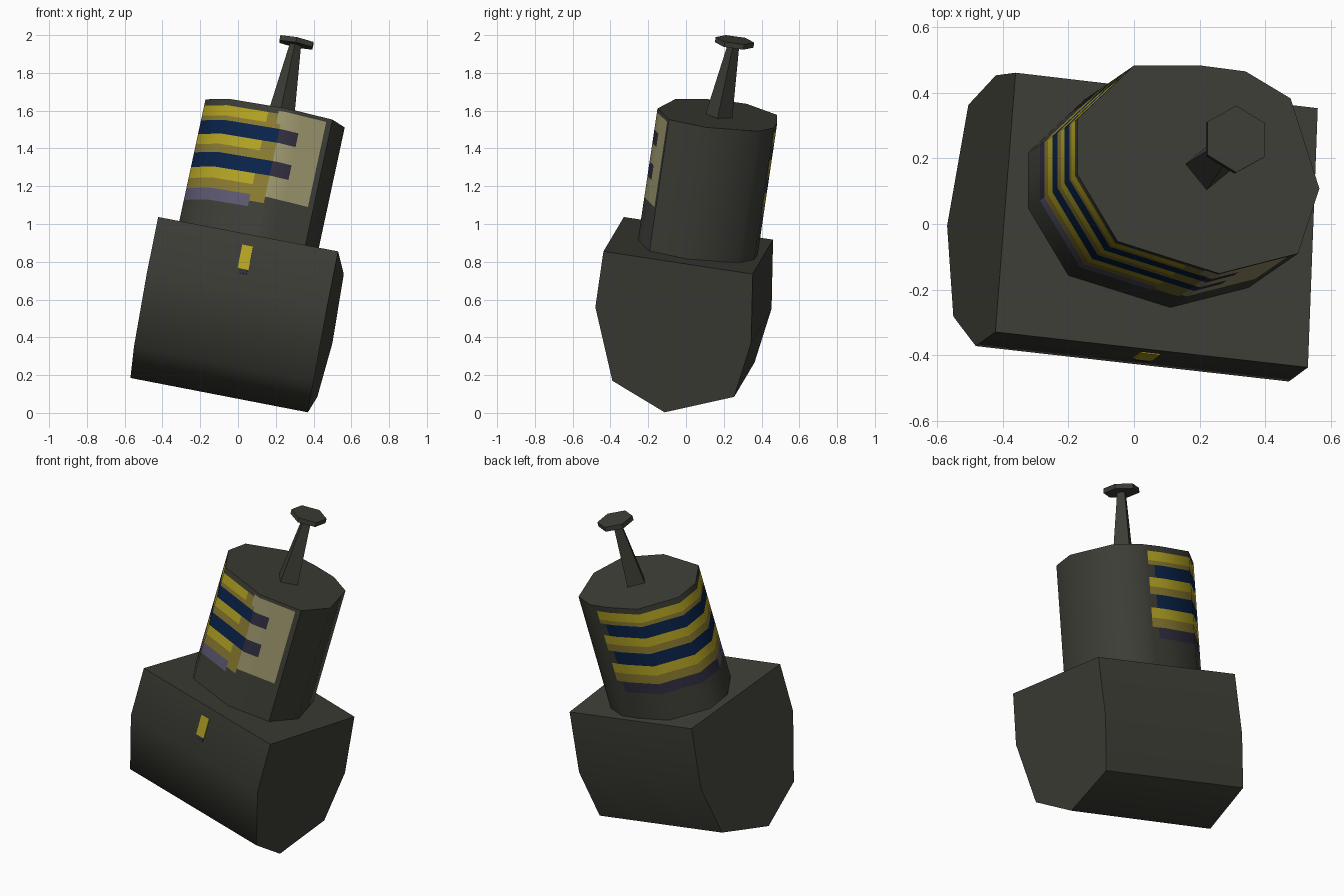
import bpy, bmesh, math
from mathutils import Vector, Matrix

if "Cube" in bpy.data.objects:
    bpy.data.objects.remove(bpy.data.objects["Cube"])

def material(name, r, g, b):
    m = bpy.data.materials.new(name)
    m.diffuse_color = (r, g, b, 1)
    m.use_nodes = True
    m.node_tree.nodes["Principled BSDF"].inputs["Base Color"].default_value = m.diffuse_color
    return m

MATS = [material("charcoal", .048, .048, .038), material("yellow", .47, .38, .017),
        material("dark yellow", .26, .20, .03), material("navy", .003, .017, .07),
        material("dark purple", .03, .027, .05), material("purple grey", .11, .10, .17),
        material("beige", .33, .30, .15)]
CHARCOAL, YELLOW, OCHRE, NAVY, PURPLE, LILAC, BEIGE = range(7)

# Tilted frame shared by all parts
Z = Vector((.204, .136, .97)).normalized()
X = Vector((.977, -.112, -.183))
X = (X - Z * X.dot(Z)).normalized()
Y = Z.cross(X)
FRAME = Matrix((X, Y, Z)).transposed().to_4x4()

def finish(name, bm, angle=50):
    bmesh.ops.recalc_face_normals(bm, faces=bm.faces)
    me = bpy.data.meshes.new(name)
    bm.to_mesh(me)
    bm.free()
    for m in MATS:
        me.materials.append(m)
    ob = bpy.data.objects.new(name, me)
    bpy.context.collection.objects.link(ob)
    bpy.ops.object.select_all(action='DESELECT')
    ob.select_set(True)
    bpy.context.view_layer.objects.active = ob
    bpy.ops.object.shade_smooth_by_angle(angle=math.radians(angle))
    return ob

# Lower block: seven-sided section swept sideways
right = [Vector(p) for p in [
    (.53, -.437, .855), (.472, -.48, .56), (.40, -.39, .17), (.37, -.113, .003),
    (.42, .255, .085), (.50, .345, .37), (.56, .353, .735)]]
left = [p + Vector((-.935 + .04 * p.y, .108, .182)) for p in right]
bm = bmesh.new()
R = [bm.verts.new(p) for p in right]
L = [bm.verts.new(p) for p in left]
bm.faces.new(R)
bm.faces.new(L)
for i in range(7):
    j = (i + 1) % 7
    bm.faces.new((R[i], R[j], L[j], L[i]))
finish("lower_block", bm)

# Small painted mark on the block's front band
def mark(name, u0, u1, w0, w1, mat):
    def at(u, w):
        return left[0].lerp(right[0], u).lerp(left[1].lerp(right[1], u), w)
    q = [at(u0, w0), at(u0, w1), at(u1, w1), at(u1, w0)]
    n = (q[1] - q[0]).cross(q[2] - q[0]).normalized()
    b = bmesh.new()
    lo = [b.verts.new(p - n * .003) for p in q]
    hi = [b.verts.new(p + n * .004) for p in q]
    b.faces.new(lo)
    b.faces.new(hi)
    for i in range(4):
        j = (i + 1) % 4
        b.faces.new((lo[i], lo[j], hi[j], hi[i]))
    for f in b.faces:
        f.material_index = mat
    finish(name, b, 30)

mark("front_mark", .48, .54, .2, .62, YELLOW)
mark("front_mark_foot", .49, .535, .62, .7, PURPLE)

# Barrel: ten-sided leaning drum, cut into a grid so the stripes are faces
rim = [(.34, .465), (.203, .483), (0, .483), (-.172, .321), (-.172, .151),
       (-.05, -.053), (.26, -.151), (.50, -.09), (.565, .108), (.477, .383)]
cols = [0, .3, .6, 1, 2, 3, 4, 5, 5.7, 5.87, 5.95, 6, 6.35, 6.88, 7, 8, 9]
rows = [0, .02, .035, .09, .115, .19, .245, .29, .37, .43, .485, .52, .55, .76]

def rim_point(s):
    i = int(s)
    a, b = Vector(rim[i]), Vector(rim[(i + 1) % 10])
    p = a.lerp(b, s - i)
    return Vector((p.x, p.y, 1.645 - .21 * p.x - .14 * p.y))

def paint(s, t):
    # s runs around the rim, t down the barrel
    if t < .02 or s < .3 or s > 6.88 or t > .55:
        return CHARCOAL
    if .115 < t < .19 or .29 < t < .37:
        if s < .6:
            return CHARCOAL
        if s < 5.95:
            return NAVY
        return PURPLE if s < 6.35 else BEIGE
    if t > .485:
        if s < .6:
            return CHARCOAL
        if s < 4:
            return PURPLE
        if s < 5.7:
            return LILAC
        return OCHRE if s < 5.95 and t < .52 else CHARCOAL
    if s > 5.95 or (s > 5.87 and t < .09):
        return BEIGE
    if t < .035:
        return CHARCOAL
    if s > 5.7 or .09 < t < .115 or .245 < t < .29 or t > .43:
        return OCHRE
    return YELLOW

DOWN = Vector((-.155, -.107, -.72)) / .744
bm = bmesh.new()
grid = [[bm.verts.new(rim_point(s) + DOWN * t) for s in cols] for t in rows]
n = len(cols)
for r in range(len(rows) - 1):
    for c in range(n):
        d = (c + 1) % n
        f = bm.faces.new((grid[r][c], grid[r + 1][c], grid[r + 1][d], grid[r][d]))
        s1 = cols[d] if d else 10
        f.material_index = paint((cols[c] + s1) / 2, (rows[r] + rows[r + 1]) / 2)
bm.faces.new(grid[0])
bm.faces.new(grid[-1])
finish("barrel", bm)

# Plunger: tapered square rod and hexagonal button
def taper(name, a, b, r1, r2, sides, turn=0):
    a, b = Vector(a), Vector(b)
    b_ = bmesh.new()
    ends = []
    for c, r in ((a, r1), (b, r2)):
        ring = []
        for i in range(sides):
            k = turn + math.tau * i / sides
            ring.append(b_.verts.new(c + (X * math.cos(k) + Y * math.sin(k)) * r))
        b_.faces.new(ring)
        ends.append(ring)
    for i in range(sides):
        j = (i + 1) % sides
        b_.faces.new((ends[0][i], ends[0][j], ends[1][j], ends[1][i]))
    finish(name, b_)

taper("plunger_rod", (.225, .172, 1.56), (.305, .253, 1.955), .073, .03, 4)
top = Vector((.312, .259, 1.975))
taper("plunger_button", top - Z * .028, top, .103, .103, 6, math.radians(95))
